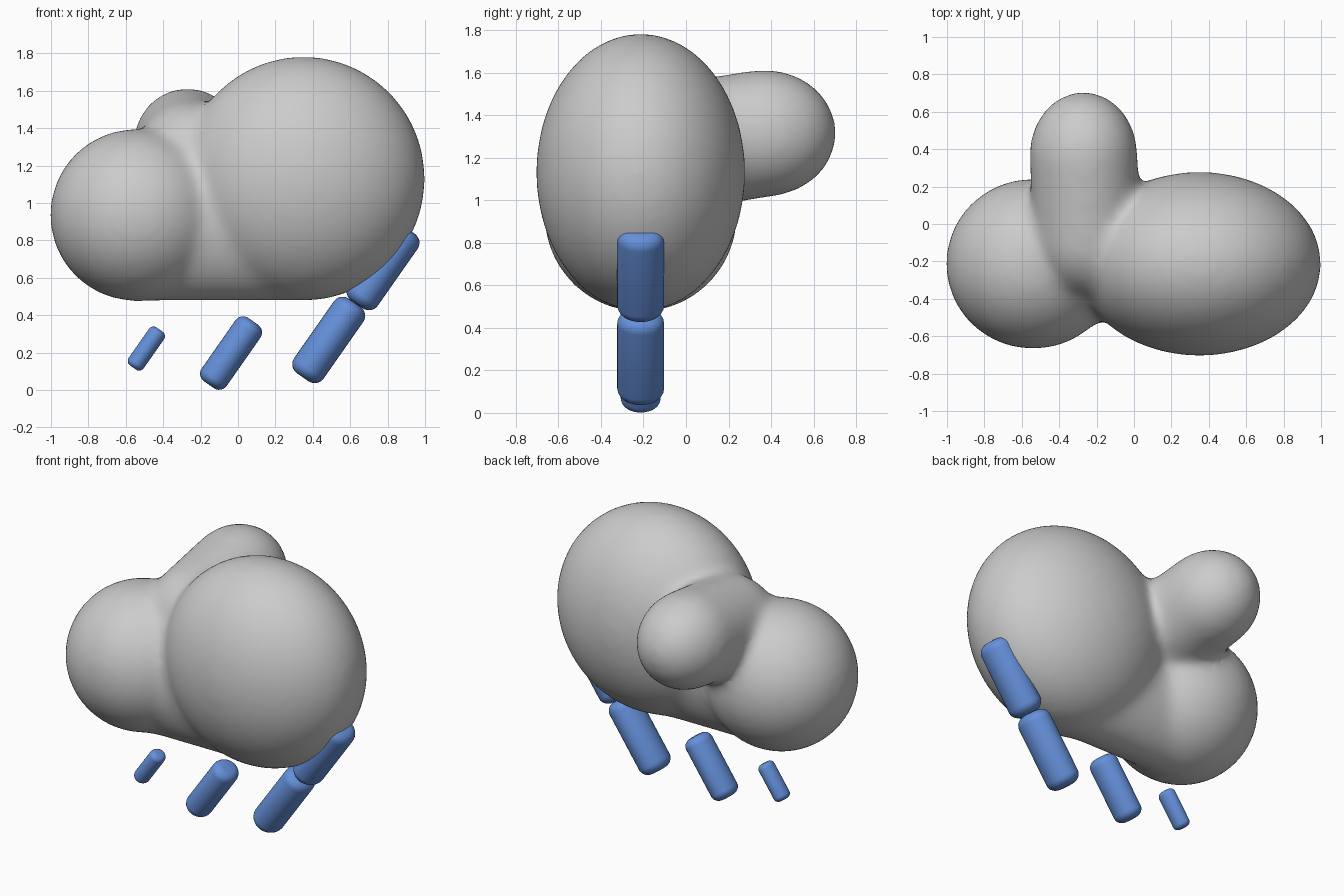
import bpy, bmesh, math
from mathutils import Matrix, Vector

if "Cube" in bpy.data.objects:
    bpy.data.objects.remove(bpy.data.objects["Cube"])

Y = -0.213  # depth of the main cloud and the rain


def finish(name, bm):
    me = bpy.data.meshes.new(name)
    bm.to_mesh(me)
    bm.free()
    for p in me.polygons:
        p.use_smooth = True
    ob = bpy.data.objects.new(name, me)
    bpy.context.collection.objects.link(ob)
    return ob


def lobe(bm, start, end, radii):
    """Ellipsoid stretched from start to end like a capsule."""
    a, b = Vector(start), Vector(end)
    axis = b - a
    new = bmesh.ops.create_uvsphere(bm, u_segments=64, v_segments=48, radius=1)["verts"]
    for v in new:
        p = Vector(v.co[i] * radii[i] for i in range(3))
        v.co = p + (b if p.dot(axis) > 0 else a)


# Cloud: overlapping lobes blended into one soft surface
bm = bmesh.new()
big, left = (0.35, Y, 1.13), (-0.54, Y, 0.936)
lobe(bm, big, big, (0.651, 0.492, 0.654))
lobe(bm, left, left, (0.466, 0.456, 0.462))
lobe(bm, (-0.54, Y, 0.93), (0.28, Y, 0.93), (0.25, 0.31, 0.455))
lobe(bm, (-0.27, 0.37, 1.315), (-0.25, -0.05, 1.25), (0.29, 0.338, 0.3))
cloud = finish("cloud", bm)
mod = cloud.modifiers.new("blend", 'REMESH')
mod.mode = 'VOXEL'
mod.voxel_size = 0.025
mod.use_smooth_shade = True
mod = cloud.modifiers.new("soften", 'SMOOTH')
mod.factor = 0.5
mod.iterations = 28

# Rain: slanted rounded rods
blue = bpy.data.materials.new("rain_blue")
blue.diffuse_color = (0.13, 0.28, 0.7, 1)
blue.use_nodes = True
blue.node_tree.nodes["Principled BSDF"].inputs["Base Color"].default_value = blue.diffuse_color


def raindrop(name, x, z, size):
    bm = bmesh.new()
    bmesh.ops.create_cone(bm, cap_ends=True, segments=32, radius1=0.096,
                          radius2=0.096, depth=0.486)
    rims = [e for e in bm.edges if abs(e.verts[0].co.z - e.verts[1].co.z) < 1e-4]
    bmesh.ops.bevel(bm, geom=rims, offset=0.058, segments=6, profile=0.5, affect='EDGES')
    m = (Matrix.Translation((x, Y, z)) @ Matrix.Rotation(math.radians(35), 4, 'Y')
         @ Matrix.Diagonal((size, size * 1.15, size, 1)))
    bm.transform(m)
    finish(name, bm).data.materials.append(blue)


for i, (x, z, s) in enumerate([(-0.49, 0.222, 0.51), (-0.037, 0.198, 0.85),
                               (0.485, 0.268, 1), (0.775, 0.658, 1)]):
    raindrop(f"raindrop_{i + 1}", x, z, s)
